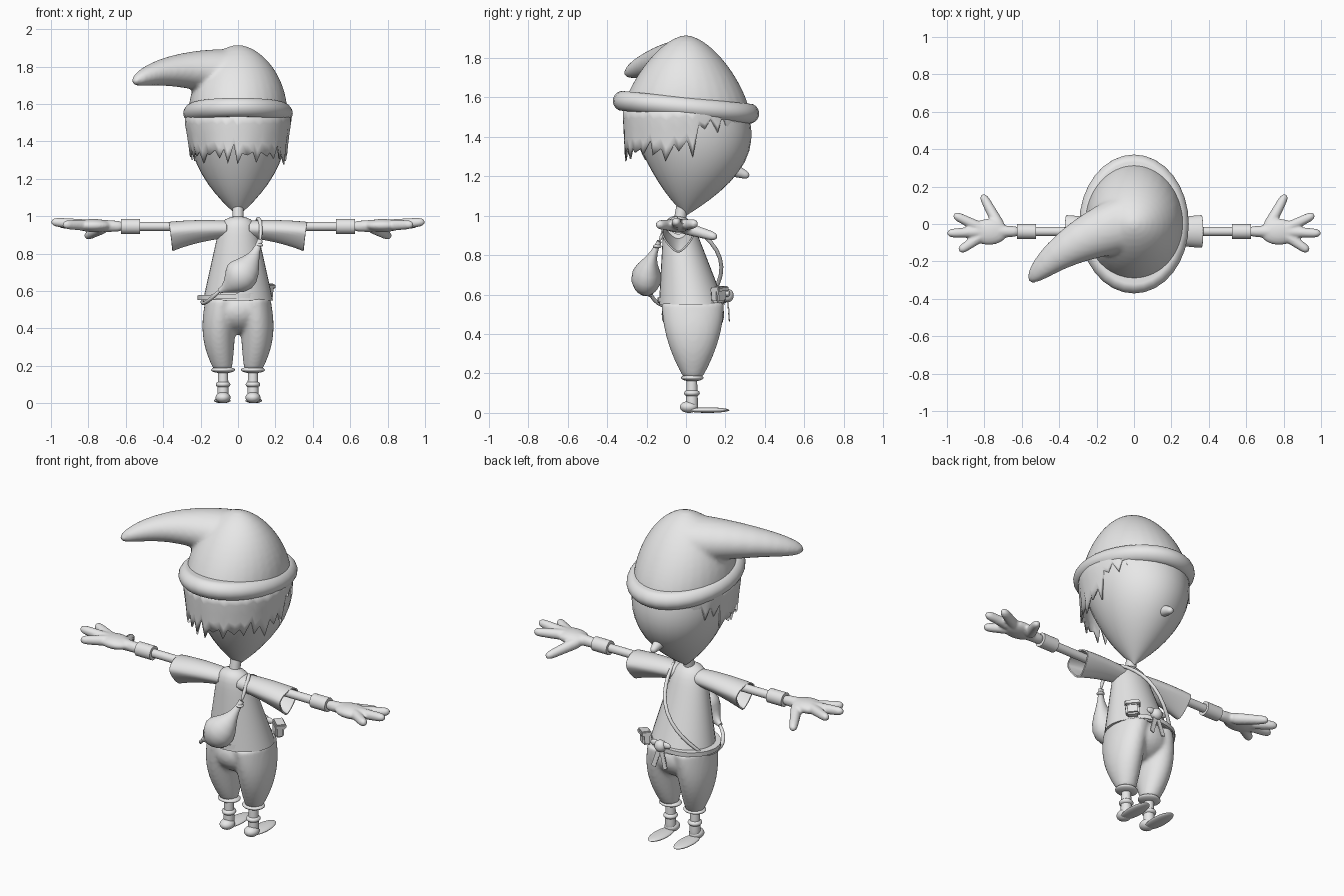
import bpy, bmesh, math, random
from mathutils import Vector, Matrix

random.seed(4)
if "Cube" in bpy.data.objects:
    bpy.data.objects.remove(bpy.data.objects["Cube"])

grey = (0.8, 0.8, 0.8, 1)
clay = bpy.data.materials.new("light_grey")
clay.use_nodes = True
clay.diffuse_color = grey
clay.node_tree.nodes["Principled BSDF"].inputs["Base Color"].default_value = grey


def finish(name, bm, mirror=False, thickness=None, voxel=None):
    """Turn a bmesh into a smooth shaded object with its modifiers."""
    bmesh.ops.recalc_face_normals(bm, faces=bm.faces)
    mesh = bpy.data.meshes.new(name)
    bm.to_mesh(mesh)
    bm.free()
    mesh.materials.append(clay)
    obj = bpy.data.objects.new(name, mesh)
    bpy.context.collection.objects.link(obj)
    bpy.ops.object.select_all(action='DESELECT')
    obj.select_set(True)
    bpy.context.view_layer.objects.active = obj
    bpy.ops.object.shade_smooth_by_angle(angle=math.radians(50))
    if mirror:
        modifier = obj.modifiers.new("other_side", 'MIRROR')
        modifier.use_mirror_merge = False
    if thickness:
        obj.modifiers.new("thickness", 'SOLIDIFY').thickness = thickness
    if voxel:
        remesh = obj.modifiers.new("fuse", 'REMESH')
        remesh.mode, remesh.voxel_size = 'VOXEL', voxel
        remesh.use_smooth_shade = True
        obj.modifiers.new("soften", 'SMOOTH').iterations = 6
    return obj


def loft(bm, rule, flat=False, cap=True, steps=16, sides=32):
    """Skin ellipses given by rule(t) = (centre, radius_a, radius_b)."""
    stations = [(1 - math.cos(math.pi * i / steps)) / 2 for i in range(steps + 1)]
    rows = [(Vector(c), max(a, .001), max(b, .001)) for c, a, b in map(rule, stations)]
    chord = (rows[-1][0] - rows[0][0]).normalized()
    ref = Vector((0, 0, 1)) if abs(chord.y) > .7 else Vector((0, 1, 0))
    rings = []
    for i, (centre, ra, rb) in enumerate(rows):
        ahead, behind = rows[min(i + 1, steps)][0], rows[max(i - 1, 0)][0]
        axis = Vector((0, 0, 1)) if flat else (ahead - behind).normalized()
        across = ref.cross(axis).normalized()
        along = axis.cross(across)
        turns = [math.tau * k / sides for k in range(sides)]
        rings.append([bm.verts.new(centre + across * ra * math.cos(u) + along * rb * math.sin(u))
                      for u in turns])
    for low, high in zip(rings, rings[1:]):
        for k in range(sides):
            bm.faces.new((low[k - 1], low[k], high[k], high[k - 1]))
    if cap:
        bm.faces.new(rings[0])
        bm.faces.new(rings[-1])


def limb(bm, start, end, r_start, r_end, bend=None, widen=1):
    """Round-ended tapering tube, optionally bent towards a control point."""
    a, b = Vector(start), Vector(end)
    c = Vector(bend) if bend else (a + b) / 2

    def rule(t):
        r = (r_start + (r_end - r_start) * t) * math.sqrt(1 - abs(2 * t - 1) ** 8)
        return a.lerp(c, t).lerp(c.lerp(b, t), t), r, r * widen
    loft(bm, rule)


def blob(bm, centre, size):
    bmesh.ops.create_uvsphere(bm, u_segments=32, v_segments=16, radius=1,
                              matrix=Matrix.Translation(centre) @ Matrix.Diagonal((*size, 1)))


def part(name, builder, *args, mirror=False, **options):
    bm = bmesh.new()
    builder(bm, *args, **options)
    return finish(name, bm, mirror)


def box(name, centre, size, rotation):
    bm = bmesh.new()
    bmesh.ops.create_cube(bm, size=1, matrix=Matrix.Diagonal((*size, 1)))
    bmesh.ops.bevel(bm, geom=bm.edges[:], offset=min(size) / 5, segments=2, affect='EDGES')
    obj = finish(name, bm)
    obj.location, obj.rotation_euler = centre, rotation


# Egg-shaped head, neck and small nose
def head_rule(t):
    r = .27 * (1 - (1 - t) ** 2.4)
    return (0, .05 * math.sin(math.pi * t), 1 + .55 * t), r, r * 1.14


part("head", loft, head_rule, flat=True)
part("neck", limb, (0, -.04, .93), (0, -.01, 1.1), .03, .03)
part("nose", limb, (0, .22, 1.24), (0, .32, 1.2), .04, .016)


# Hat dome fused with its drooping tail
def dome_rule(t):
    return (0, 0, 1.54 + .376 * t), .265 * (1 - t * t) ** .57, .32 * (1 - t ** 1.3) ** .6


bm = bmesh.new()
loft(bm, dome_rule, flat=True)
limb(bm, (.1, .04, 1.74), (-.56, -.31, 1.715), .15, .034, bend=(-.36, -.06, 1.83), widen=1.2)
finish("hat", bm, voxel=.013)


# Rolled hat band, lower over the face
def band_rule(t):
    swell = .045 * math.sqrt(math.sin(math.pi * t))
    return (0, 0, .1 * t - .05), .248 + swell, .328 + swell


band = part("hat_band", loft, band_rule, flat=True)
band.location.z, band.rotation_euler.x = 1.55, -.1

# Jagged hair sheet: long behind, short fringe over the face
bm = bmesh.new()
count, rows, columns = 60, 4, []
for c in range(count):
    angle = math.tau * c / count + random.uniform(-.02, .02)
    tip = c % 2 == 0
    low = 1.36 if math.cos(angle) > -.17 else 1.48
    low += random.uniform(-.03, .03) - (.06 if tip else 0)
    flare = .1 * abs(math.sin(angle)) * random.random() if tip else 0
    column = []
    for r in range(rows + 1):
        z = 1.55 + (low - 1.55) * r / rows
        grow = 1 + flare * (r / rows) ** 2
        hang = max(0, 1.5 - z)
        column.append(bm.verts.new(((.285 - hang / 5) * grow * math.sin(angle),
                                    (hang / 20 - .32) * grow * math.cos(angle), z)))
    columns.append(column)
for c in range(count):
    left, right = columns[c - 1], columns[c]
    for r in range(rows):
        bm.faces.new((left[r], right[r], right[r + 1], left[r + 1]))
finish("hair", bm, thickness=.008)


# Shirt narrowing from hem to rounded shoulders
def shirt_rule(t):
    rounding = math.sqrt(1 - t ** 20)
    r = .187 - .1 * t
    return (0, .03 - .075 * t, .55 + .45 * t), r * rounding, (r - .02) * rounding


part("shirt", loft, shirt_rule, flat=True)


# Trousers: hips and baggy legs fused together
def leg_rule(t):
    return ((.082 + .02 * math.sin(math.pi * t), .035, .18 + .38 * t),
            .048 + .044 * (1 - (1 - t) ** 3), .048 + .11 * (1 - (1 - t) ** 2))


bm = bmesh.new()
blob(bm, (0, .035, .5), (.18, .16, .13))
loft(bm, leg_rule, flat=True)
finish("trousers", bm, mirror=True, voxel=.011)

# Ankles, rolls and feet
part("trouser_cuffs", blob, (.08, .032, .178), (.064, .057, .018), mirror=True)
part("ankles", limb, (.08, .03, .01), (.08, .03, .2), .032, .025, mirror=True)
part("ankle_rolls", blob, (.08, .03, .1), (.039, .04, .02), mirror=True)
bm = bmesh.new()
blob(bm, (.08, .015, .03), (.04, .046, .03))
blob(bm, (.084, .11, .014), (.045, .11, .014))
finish("feet", bm, mirror=True)

# Arms and wristbands
part("arms", limb, (.05, -.04, .945), (.7, -.04, .945), .024, .024, mirror=True)
part("wristbands", loft, lambda t: ((.525 + .1 * t, -.04, .945), .04, .04), mirror=True)

# Flared sleeves whose lower edge droops to a point
bm = bmesh.new()
loft(bm, lambda t: ((.06 + .3 * t, -.04, .93 - .025 * t * t), .045 + .02 * t, .06 + .03 * t), cap=False)
for v in bm.verts:
    droop = max(0, .92 - v.co.z)
    v.co.z -= droop * v.co.x
    v.co.y -= (v.co.y + .04) * droop * 6
finish("sleeves", bm, mirror=True, thickness=.008)

# Hands: wrist, palm, three fingers and a thumb
bm = bmesh.new()
limb(bm, (.61, -.04, .945), (.8, -.04, .95), .028, .036)
blob(bm, (.775, -.042, .95), (.1, .07, .035))
for tip in ((.965, .05, .96), (1, -.05, .97), (.935, -.145, .955)):
    limb(bm, (.78, -.04, .95), tip, .032, .023)
limb(bm, (.71, -.03, .945), (.812, .158, .89), .034, .022)
finish("hands", bm, mirror=True, voxel=.007)


# Shoulder bag on the back
def bag_rule(t):
    top, low, bulge = Vector((.118, -.135, .87)), Vector((-.1, -.18, .6)), Vector((.05, -.24, .665))
    r = .015 + .075 * math.sin(math.pi * t ** 1.2) ** 2
    return top.lerp(bulge, t).lerp(bulge.lerp(low, t), t), r, r * .85


part("bag", loft, bag_rule)
part("bag_tie", blob, (.113, -.145, .845), (.022, .022, .01))

# Strap over the shoulder, across the chest and round the hip
shoulder, hip = (.1, -.04, .985), (-.19, .09, .55)
bm = bmesh.new()
for start, bend, end in (((.118, -.135, .87), (.13, -.08, 1), shoulder),
                         (shoulder, (.05, .32, .8), hip),
                         (hip, (-.2, -.15, .5), (-.09, -.18, .61))):
    limb(bm, start, end, .01, .01, bend=bend)
finish("strap", bm)

# Belt, pouch and knotted sash
belt = part("belt", loft, lambda t: ((0, .03, .56 + .025 * t), .193, .175), flat=True)
belt.rotation_euler.y = -.04
box("pouch", (.15, .165, .595), (.075, .05, .07), (0, .1, -.7))
box("pouch_flap", (.153, .17, .627), (.083, .058, .028), (0, .1, -.7))
part("knot", blob, (.02, .212, .595), (.034, .03, .034))
for s in (-1, 1):
    part("bow_loop", blob, (.02 + s * .035, .21, .605), (.03, .013, .018))
    box("sash_tail", (.02 + s * .022, .216, .525), (.028, .007, .12), (.08, -s * .3, 0))
